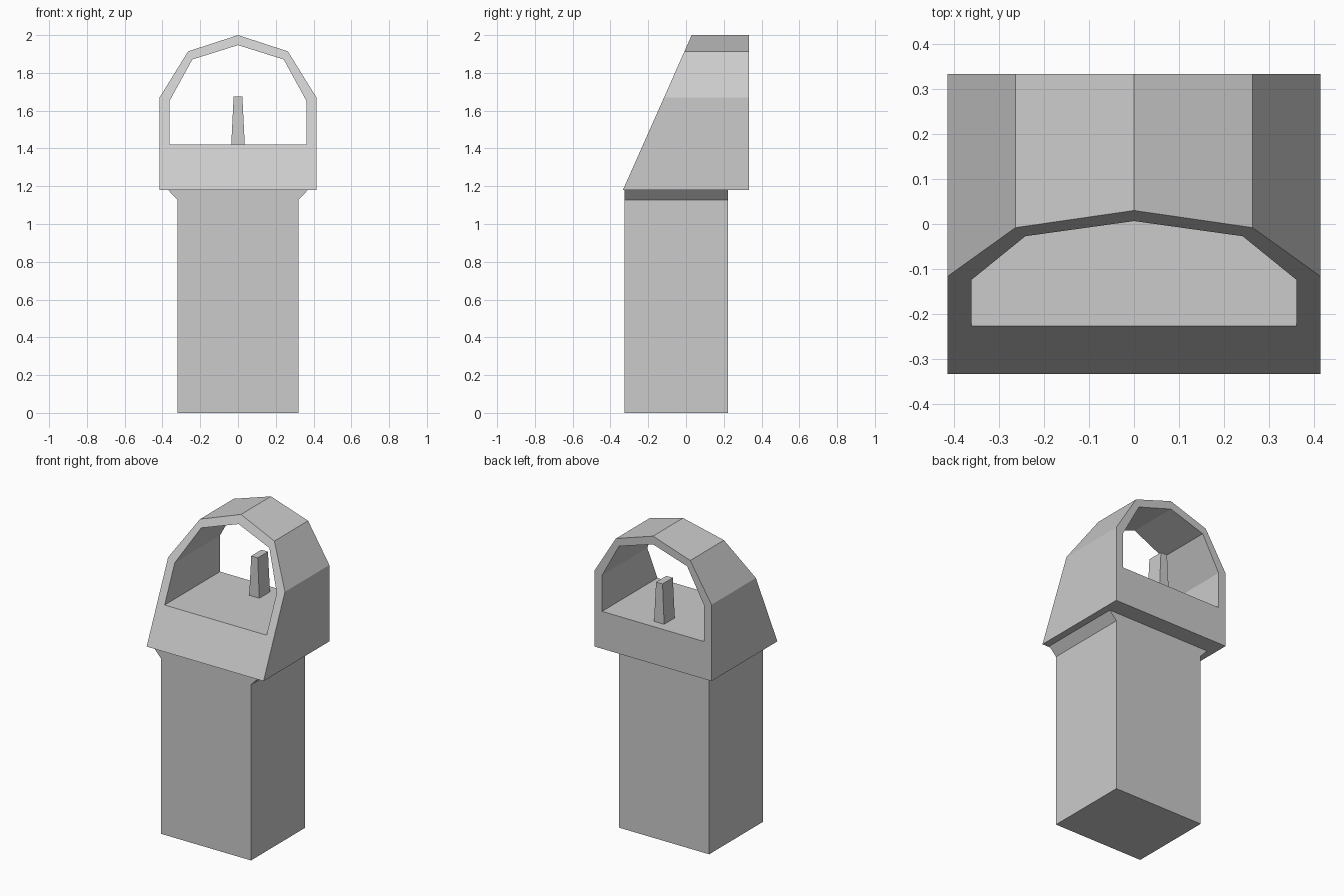
import bpy, bmesh

if "Cube" in bpy.data.objects:
    bpy.data.objects.remove(bpy.data.objects["Cube"])


def make_object(name, loops, closed_ring=False):
    """Skin equal-length vertex loops; cap the ends or join last to first."""
    bm = bmesh.new()
    rings = [[bm.verts.new(p) for p in loop] for loop in loops]
    pairs = list(zip(rings, rings[1:]))
    if closed_ring:
        pairs.append((rings[-1], rings[0]))
    else:
        bm.faces.new(rings[0])
        bm.faces.new(rings[-1])
    for a, b in pairs:
        n = len(a)
        for i in range(n):
            j = (i + 1) % n
            bm.faces.new((a[i], a[j], b[j], b[i]))
    bmesh.ops.recalc_face_normals(bm, faces=bm.faces)
    mesh = bpy.data.meshes.new(name)
    bm.to_mesh(mesh)
    bm.free()
    obj = bpy.data.objects.new(name, mesh)
    bpy.context.collection.objects.link(obj)
    return obj


def rect(hx, y0, y1, z):
    return [(-hx, y0, z), (hx, y0, z), (hx, y1, z), (-hx, y1, z)]


def mirrored(half):
    """Half profile from bottom to apex, completed on the -x side."""
    return half + [(-x, z) for x, z in reversed(half[:-1])]


# Column with a small flare under the hood
make_object("column", [rect(0.32, -0.325, 0.222, 0),
                       rect(0.32, -0.325, 0.222, 1.127),
                       rect(0.37, -0.325, 0.222, 1.18)])

# Hood: faceted arch tunnel with a slanted front
outer = mirrored([(0.415, 1.18), (0.415, 1.67), (0.264, 1.914), (0, 2.0)])
inner = mirrored([(0.362, 1.42), (0.362, 1.652), (0.242, 1.871), (0, 1.947)])
BACK = 0.334


def front(profile):
    return [(x, -0.334 + (z - 1.18) * 0.444, z) for x, z in profile]


def back(profile):
    return [(x, BACK, z) for x, z in profile]


make_object("hood", [front(outer), back(outer), back(inner), front(inner)],
            closed_ring=True)

# Tapered sight post standing on the hood floor
make_object("sight_post", [rect(0.036, 0.165, 0.273, 1.415),
                           rect(0.023, 0.167, 0.271, 1.675)])
